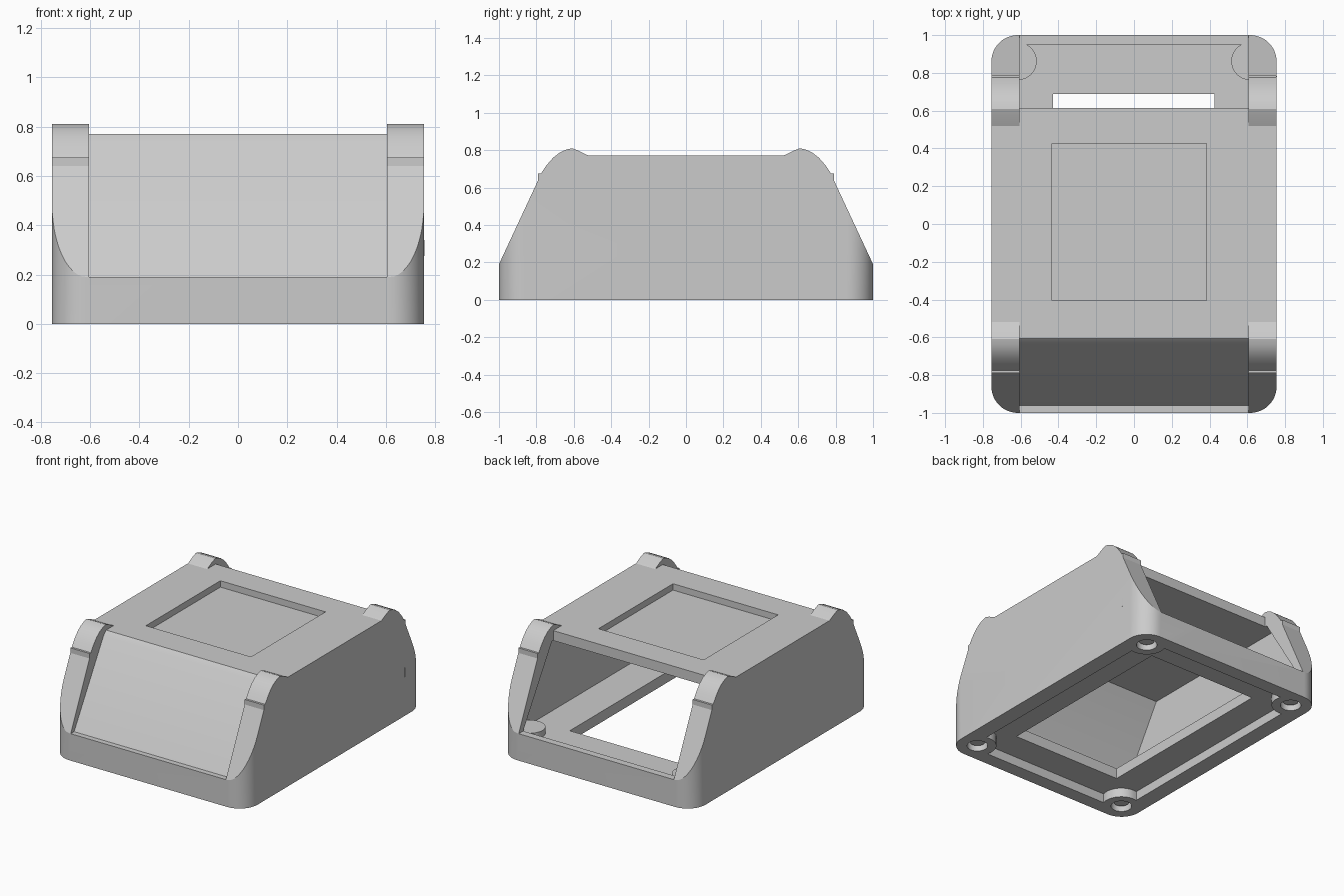
import bpy, bmesh, math

if "Cube" in bpy.data.objects:
    bpy.data.objects.remove(bpy.data.objects["Cube"])

grey = bpy.data.materials.new("light_grey")
grey.diffuse_color = (0.6, 0.6, 0.6, 1)
grey.use_nodes = True
grey.node_tree.nodes["Principled BSDF"].inputs["Base Color"].default_value = grey.diffuse_color


def prism(name, pts, axis, lo, hi):
    """Extrude a closed outline along x (points are y,z) or z (points are x,y)."""
    place = (lambda p, t: (t, p[0], p[1])) if axis == "x" else (lambda p, t: (p[0], p[1], t))
    bm = bmesh.new()
    a = [bm.verts.new(place(p, lo)) for p in pts]
    b = [bm.verts.new(place(p, hi)) for p in pts]
    n = len(pts)
    bm.faces.new(a)
    bm.faces.new(b)
    for i in range(n):
        bm.faces.new((a[i], a[(i + 1) % n], b[(i + 1) % n], b[i]))
    bmesh.ops.recalc_face_normals(bm, faces=bm.faces)
    mesh = bpy.data.meshes.new(name)
    bm.to_mesh(mesh)
    bm.free()
    ob = bpy.data.objects.new(name, mesh)
    bpy.context.collection.objects.link(ob)
    mesh.materials.append(grey)
    return ob


def combine(ob, tool, operation):
    """Apply a boolean and discard the tool."""
    mod = ob.modifiers.new("cut", "BOOLEAN")
    mod.operation, mod.solver, mod.object = operation, "EXACT", tool
    bpy.context.view_layer.objects.active = ob
    bpy.ops.object.modifier_apply(modifier=mod.name)
    bpy.data.objects.remove(tool, do_unlink=True)


def circle(cx, cy, r, n=32):
    return [(cx + r * math.cos(math.tau * i / n), cy + r * math.sin(math.tau * i / n)) for i in range(n)]


def rounded(w, d, r, n=12):
    pts = []
    for k, (sx, sy) in enumerate([(1, 1), (-1, 1), (-1, -1), (1, -1)]):
        for i in range(n + 1):
            t = math.pi / 2 * (k + i / n)
            pts.append((sx * (w - r) + r * math.cos(t), sy * (d - r) + r * math.sin(t)))
    return pts


def notched(w, d, cx, cy, r, n=10):
    """Rectangle with round notches that leave material around the corner screws."""
    t0 = -math.acos((w - cx) / r)
    t1 = -math.pi - math.asin((d - cy) / r)
    arc = [(cx + r * math.cos(t0 + (t1 - t0) * i / n), cy + r * math.sin(t0 + (t1 - t0) * i / n))
           for i in range(n + 1)]
    pts = []
    for sx, sy in [(1, 1), (-1, 1), (-1, -1), (1, -1)]:
        quarter = arc if sx * sy > 0 else arc[::-1]
        pts += [(sx * x, sy * y) for x, y in quarter]
    return pts


def box(x0, x1, y0, y1):
    return [(x0, y0), (x1, y0), (x1, y1), (x0, y1)]


def corners():
    return [(sx * 0.615, sy * 0.862) for sx in (-1, 1) for sy in (-1, 1)]


# outer body: side profile with raised caps, trimmed to a rounded plan
half = [(1, 0), (1, 0.19), (0.79, 0.64), (0.79, 0.675), (0.775, 0.675), (0.745, 0.72), (0.71, 0.76),
        (0.675, 0.787), (0.64, 0.803), (0.61, 0.81), (0.575, 0.797), (0.52, 0.77)]
body = prism("enclosure_body", half + [(-y, z) for y, z in reversed(half)], "x", -0.755, 0.755)
combine(body, prism("plan", rounded(0.755, 1, 0.14), "z", -0.1, 1), "INTERSECT")

# channel between the rails: sloped front panel, top plate, open back
channel = [(-1.1, 0.19), (-0.962, 0.19), (-0.635, 0.74), (-0.605, 0.77), (0.615, 0.77), (0.615, 0.5),
           (0.85, 0.19), (1.1, 0.19), (1.1, 1), (-1.1, 1)]
combine(body, prism("channel", channel, "x", -0.605, 0.605), "DIFFERENCE")

# hollow interior
cavity = [(-0.92, 0.14), (-0.91, 0.18), (-0.595, 0.70), (0.63, 0.70), (0.95, 0.19), (0.95, 0.14)]
combine(body, prism("cavity", cavity, "x", -0.69, 0.69), "DIFFERENCE")

# shallow square recess in the top plate
combine(body, prism("top_recess", box(-0.435, 0.385, -0.405, 0.425), "z", 0.725, 0.9), "DIFFERENCE")

# underside recess and floor opening
combine(body, prism("base_recess", notched(0.64, 0.9, 0.615, 0.862, 0.125), "z", -0.1, 0.065), "DIFFERENCE")
combine(body, prism("floor_opening", box(-0.43, 0.425, -0.69, 0.688), "z", -0.1, 0.3), "DIFFERENCE")

# screw holes under the corners
for x, y in corners():
    combine(body, prism("counterbore", circle(x, y, 0.068), "z", -0.1, 0.06), "DIFFERENCE")

# screw posts inside and screw heads below
parts = [body]
for x, y in corners():
    side = ("left" if x < 0 else "right") + ("_front" if y < 0 else "_back")
    parts.append(prism("screw_post_" + side, circle(x, y, 0.1), "z", 0.1, 0.185))
    parts.append(prism("screw_head_" + side, circle(x, y, 0.05), "z", 0.03, 0.07))

# small slit mark on the right wall
parts.append(prism("side_slit", box(0.778, 0.784, 0.275, 0.34), "x", 0.75, 0.757))

bpy.ops.object.select_all(action="DESELECT")
for ob in parts:
    ob.select_set(True)
bpy.context.view_layer.objects.active = body
bpy.ops.object.shade_smooth_by_angle(angle=math.radians(25))
